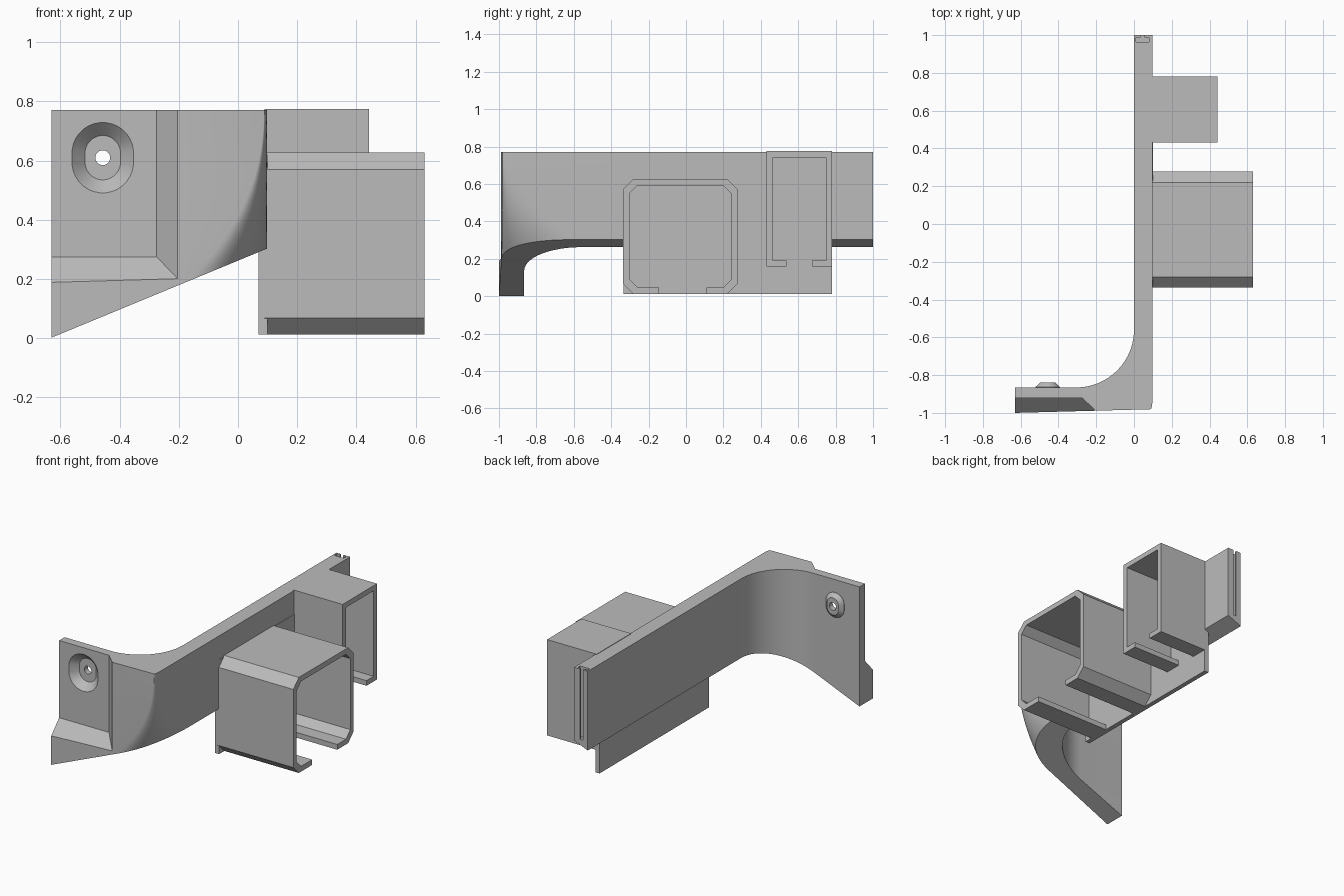
import bpy
import bmesh
from math import cos, sin, pi, radians
from mathutils import Vector

cube = bpy.data.objects.get("Cube")
if cube:
    bpy.data.objects.remove(cube, do_unlink=True)

grey = bpy.data.materials.new("plain grey")
grey.use_nodes = True
grey.diffuse_color = (0.5, 0.5, 0.5, 1)
grey.node_tree.nodes["Principled BSDF"].inputs["Base Color"].default_value = (0.5, 0.5, 0.5, 1)


def finish(name, bm):
    """Turn a bmesh into a named object with the shared material."""
    bmesh.ops.recalc_face_normals(bm, faces=bm.faces)
    mesh = bpy.data.meshes.new(name)
    bm.to_mesh(mesh)
    bm.free()
    mesh.materials.append(grey)
    ob = bpy.data.objects.new(name, mesh)
    bpy.context.collection.objects.link(ob)
    return ob


def loft(rings):
    """Skin a closed solid through rings of equal point count."""
    bm = bmesh.new()
    loops = [[bm.verts.new(p) for p in ring] for ring in rings]
    n = len(loops[0])
    for a, b in zip(loops, loops[1:]):
        for i in range(n):
            j = (i + 1) % n
            bm.faces.new((a[i], a[j], b[j], b[i]))
    bm.faces.new(loops[0])
    bm.faces.new(loops[-1])
    return bm


def box(name, x0, x1, y0, y1, z0, z1):
    return finish(name, loft([[(x0, y0, z), (x1, y0, z), (x1, y1, z), (x0, y1, z)]
                              for z in (z0, z1)]))


def combine(target, other, operation):
    """Apply a boolean and drop the helper."""
    mod = target.modifiers.new(operation, "BOOLEAN")
    mod.operation = operation
    mod.solver = "EXACT"
    mod.object = other
    bpy.context.view_layer.objects.active = target
    bpy.ops.object.modifier_apply(modifier=mod.name)
    bpy.data.objects.remove(other, do_unlink=True)


# Curved bracket wall: an L plan whose outer corner opens out downwards
TOP, RIGHT, LEFT, BACK = 0.772, 0.098, -0.63, -0.865


def wall_ring(z):
    rx = 0.01 + 0.845 * (TOP - z) ** 2.2
    ry = 0.04 + 2 * rx
    cx = RIGHT - rx
    yf = -1 + 0.027 * (cx - LEFT)
    pts = [(LEFT, -1)]
    for i in range(17):
        a = -pi / 2 + i * pi / 32
        pts.append((cx + rx * cos(a), yf + ry + ry * sin(a)))
    pts += [(RIGHT, 1), (0, 1)]
    for i in range(25):
        a = -i * pi / 48
        pts.append((-0.305 + 0.305 * cos(a), BACK + 0.305 + 0.305 * sin(a)))
    pts.append((LEFT, BACK))
    return [(x, y, z) for x, y in pts]


STEPS = 24
bm = loft([wall_ring(-0.05 + (TOP + 0.05) * i / STEPS) for i in range(STEPS + 1)])
# Sloping underside
bmesh.ops.bisect_plane(bm, geom=bm.verts[:] + bm.edges[:] + bm.faces[:],
                       plane_co=Vector((LEFT, 0, 0.002)), plane_no=Vector((0.413, 0, -1)),
                       clear_outer=True)
bmesh.ops.holes_fill(bm, edges=[e for e in bm.edges if e.is_boundary])
wall = finish("bracket_wall", bm)

# Sloped-sided recess for the screw pad, open at the top and left
recess = loft([[(-0.8, y, z), (x, y, z), (x, y, 0.9), (-0.8, y, 0.9)]
               for y, x, z in ((-1.05, -0.14, 0.135), (-0.92, -0.275, 0.275))])
combine(wall, finish("recess_cutter", recess), "DIFFERENCE")


def oblong(y, rx, rz):
    """Ring with straight upright sides, centred on the screw."""
    ring = []
    for i in range(32):
        a = (i + 0.5) * pi / 16
        lift = (rz - rx) * (1 if sin(a) > 0 else -1)
        ring.append((-0.457 + rx * cos(a), y, 0.61 + rx * sin(a) + lift))
    return ring


# Raised boss behind the pad, then the countersunk screw hole
boss = loft([oblong(-0.88, 0.065, 0.08), oblong(-0.863, 0.065, 0.08), oblong(-0.84, 0.04, 0.055)])
combine(wall, finish("boss", boss), "UNION")
sink = loft([oblong(-0.93, 0.114, 0.129), oblong(-0.875, 0.06, 0.075),
             oblong(-0.875, 0.025, 0.025), oblong(-0.82, 0.025, 0.025)])
combine(wall, finish("sink_cutter", sink), "DIFFERENCE")

# T-shaped slot down the rear end
slot_half = [(0.01, 1.02), (0.01, 0.988), (0.034, 0.988), (0.034, 0.964)]
slot = slot_half + [(-x, y) for x, y in reversed(slot_half)]
cutter = loft([[(0.045 + x, y, z) for x, y in slot] for z in (0.32, 0.85)])
combine(wall, finish("slot_cutter", cutter), "DIFFERENCE")

# Backing plate hanging behind both sleeves
box("backing_plate", 0.07, 0.1, -0.335, 0.78, 0.012, 0.62)


def sleeve(name, x1, y, half, z0, z1, wall_t, chamfer, gap0, gap1):
    """Open channel running in x, with a gap between two bottom lips."""
    def outline(h, lo, hi, c):
        if not c:
            return [(-h, lo), (-h, hi), (h, hi), (h, lo)]
        return [(-h + c, lo), (-h, lo + c), (-h, hi - c), (-h + c, hi),
                (h - c, hi), (h, hi - c), (h, lo + c), (h - c, lo)]
    outer = outline(half, z0, z1, chamfer)
    inner = outline(half - wall_t, z0 + wall_t, z1 - wall_t, chamfer * 0.8)
    g0, g1 = gap0 - y, gap1 - y
    pts = ([(g0, z0)] + outer + [(g1, z0), (g1, z0 + wall_t)]
           + inner[::-1] + [(g0, z0 + wall_t)])
    return finish(name, loft([[(x, y + a, z) for a, z in pts] for x in (0.09, x1)]))


sleeve("large_sleeve", 0.63, -0.03, 0.307, 0.012, 0.627, 0.034, 0.056, -0.145, 0.11)
sleeve("small_sleeve", 0.443, 0.606, 0.175, 0.158, 0.775, 0.033, 0, 0.537, 0.675)

# Smooth the curves, keep the edges crisp
bpy.ops.object.select_all(action="DESELECT")
wall.select_set(True)
bpy.context.view_layer.objects.active = wall
bpy.ops.object.shade_smooth_by_angle(angle=radians(25))
